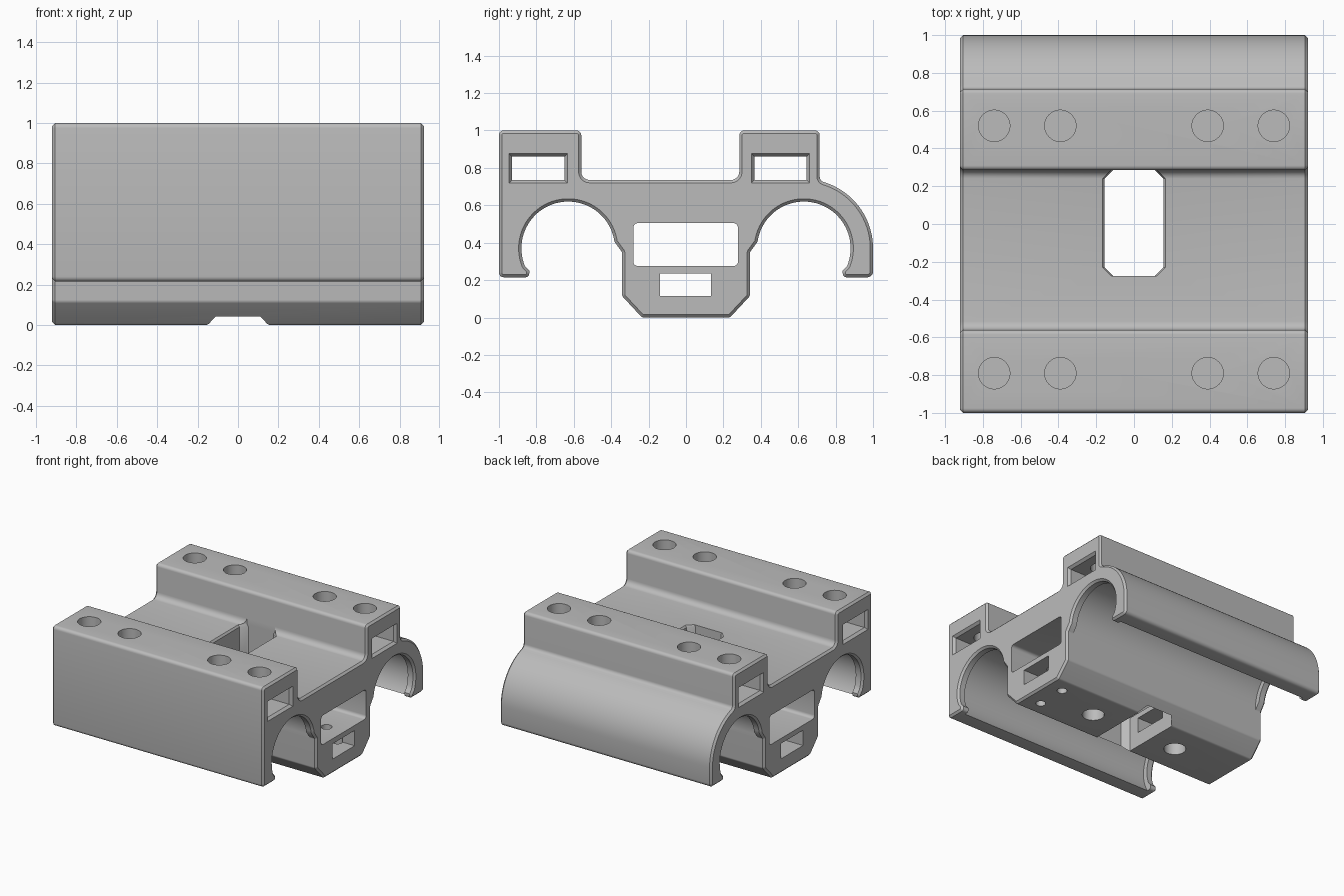
import bpy, bmesh, math
from mathutils import Vector

if "Cube" in bpy.data.objects:
    bpy.data.objects.remove(bpy.data.objects["Cube"])

HALF = 0.92        # half length of the body along x
BORE = 0.63        # distance of each bore from the centre
BORE_Z = 0.37
CHAMFER = 0.015

grey = bpy.data.materials.new("plain grey")
grey.use_nodes = True
grey.diffuse_color = (0.5, 0.5, 0.5, 1)
grey.node_tree.nodes["Principled BSDF"].inputs["Base Color"].default_value = (0.5, 0.5, 0.5, 1)


def arc(cx, cy, r, a0, a1, n):
    steps = [math.radians(a0 + (a1 - a0) * i / n) for i in range(n + 1)]
    return [(cx + r * math.cos(a), cy + r * math.sin(a)) for a in steps]


def circle(cx, cy, r, n):
    return arc(cx, cy, r, 0, 360, n)[:-1]


def plain(points):
    return [(u, v, 0) for u, v in points]


def rounded(corners, n=5):
    """Outline from (u, v, radius) corners; radius 0 keeps the point."""
    out = []
    for i, (u, v, r) in enumerate(corners):
        if r == 0:
            out.append((u, v))
            continue
        p = Vector((u, v))
        a = (Vector(corners[i - 1][:2]) - p).normalized()
        b = (Vector(corners[(i + 1) % len(corners)][:2]) - p).normalized()
        half = math.acos(a.dot(b)) / 2
        mid = p + (a + b).normalized() * (r / math.sin(half))
        start = p + a * (r / math.tan(half)) - mid
        end = p + b * (r / math.tan(half)) - mid
        sweep = math.atan2(start.x * end.y - start.y * end.x, start.dot(end))
        for k in range(n + 1):
            c, s = math.cos(sweep * k / n), math.sin(sweep * k / n)
            out.append((mid.x + start.x * c - start.y * s, mid.y + start.x * s + start.y * c))
    return out


def inset(outline, d):
    """Shrink a counter-clockwise outline by d."""
    out = []
    for i, point in enumerate(outline):
        p = Vector(point)
        a = (p - Vector(outline[i - 1])).normalized()
        b = (Vector(outline[(i + 1) % len(outline)]) - p).normalized()
        normals = Vector((-a.y - b.y, a.x + b.x))
        out.append(tuple(p + normals * (d / (1 + a.dot(b)))))
    return out


def loft(name, rings, axis):
    """Closed solid through ascending (position, counter-clockwise outline) rings."""
    bm = bmesh.new()
    loops = []
    for pos, outline in rings:
        loops.append([bm.verts.new((pos, u, v) if axis == "x" else (u, v, pos)) for u, v in outline])
    n = len(loops[0])
    for a, b in zip(loops, loops[1:]):
        for i in range(n):
            j = (i + 1) % n
            bm.faces.new((a[i], a[j], b[j], b[i]))
    bm.faces.new(loops[0][::-1])
    bm.faces.new(loops[-1])
    bm.normal_update()
    mesh = bpy.data.meshes.new(name)
    bm.to_mesh(mesh)
    bm.free()
    mesh.materials.append(grey)
    obj = bpy.data.objects.new(name, mesh)
    bpy.context.scene.collection.objects.link(obj)
    return obj


def box(u0, u1, v0, v1, grow=0.0, r=0.0):
    u0, u1, v0, v1 = u0 - grow, u1 + grow, v0 - grow, v1 + grow
    return rounded([(u0, v0, r), (u1, v0, r), (u1, v1, r), (u0, v1, r)])


def octagon(grow):
    w, y0, y1, c = 0.155 + grow, -0.275, 0.285, 0.045
    return [(-w, y0 + c), (-w + c, y0), (w - c, y0), (w, y0 + c),
            (w, y1 - c), (w - c, y1), (-w + c, y1), (-w, y1 - c)]


# Body cross-section, clockwise from the front top corner
profile = [(-1, 1, .025), (-.56, 1, .025), (-.56, .735, .045), (.285, .735, .045),
           (.285, 1, .025), (.715, 1, .025), (.715, .732, .03)]
profile += plain(arc(BORE, BORE_Z, .37, 70, 0, 20))
profile += [(1, .215, .03), (.838, .215, .02), (.838, .25, 0)]
profile += plain(arc(BORE, BORE_Z, .25, -22, 172, 44))
profile += [(.342, .35, .02), (.342, .115, .025), (.235, 0, .025)]
profile += [(-.235, 0, .025), (-.342, .115, .025), (-.342, .35, .02)]
profile += plain(arc(-BORE, BORE_Z, .25, 8, 202, 44))
profile += [(-.838, .25, 0), (-.838, .215, .02), (-1, .215, .025)]
outline = rounded(profile)[::-1]
rim = inset(outline, CHAMFER)
body = loft("bearing_carriage", [(-HALF, rim), (CHAMFER - HALF, outline),
                                 (HALF - CHAMFER, outline), (HALF, rim)], "x")


def cut(name, rings, axis):
    """Subtract a solid, taking the first solver that leaves a sound body."""
    cutter = loft(name, rings, axis)
    cutter.hide_render = True
    for solver in ("MANIFOLD", "EXACT", "FLOAT"):
        mod = body.modifiers.new(name, "BOOLEAN")
        mod.operation = "DIFFERENCE"
        mod.solver = solver
        mod.object = cutter
        bpy.context.view_layer.update()
        graph = bpy.context.evaluated_depsgraph_get()
        result = bpy.data.meshes.new_from_object(body.evaluated_get(graph))
        body.modifiers.clear()
        if len(result.vertices) > len(body.data.vertices):
            body.data = result
            break
    bpy.data.objects.remove(cutter)


# Bearing pockets, leaving a lip at each end
for side in (-1, 1):
    ring = circle(side * BORE, BORE_Z, .289, 72)
    cut("bearing_pocket", [(-.86, ring), (.86, ring)], "x")

# Nut slots with flared mouths
for y0, y1 in ((-.93, -.65), (.365, .645)):
    sizes = [(-1, .016), (-HALF, .016), (-.9, 0), (.9, 0), (HALF, .016), (1, .016)]
    cut("nut_slot", [(x, box(y0, y1, .735, .86, g)) for x, g in sizes], "x")

# Tunnels through the centre block
for size in ((-.282, .278, .275, .505, 0, .025), (-.14, .135, .115, .235)):
    ring = box(*size)
    cut("tunnel", [(-1, ring), (1, ring)], "x")

# Vertical opening with a flared top edge
cut("centre_opening", [(z, octagon(g)) for z, g in
                       ((-.1, 0), (.72, 0), (.735, .012), (.8, .012))], "z")


# Screw holes
def hole(x, y, r, z0, z1):
    ring = circle(x, y, r, 40)
    cut("screw_hole", [(z0, ring), (z1, ring)], "z")


for x in (-.74, -.39, .39, .74):
    for y in (-.79, .52):
        hole(x, y, .083, .8, 1.1)
for x in (-.385, .385):
    hole(x, 0, .08, -.1, .18)
for y in (-.12, .12):
    hole(.78, y, .036, -.1, .16)
hole(.77, 0, .04, .2, .32)

bpy.ops.object.select_all(action="DESELECT")
body.select_set(True)
bpy.context.view_layer.objects.active = body
bpy.ops.object.shade_smooth_by_angle(angle=math.radians(30))
